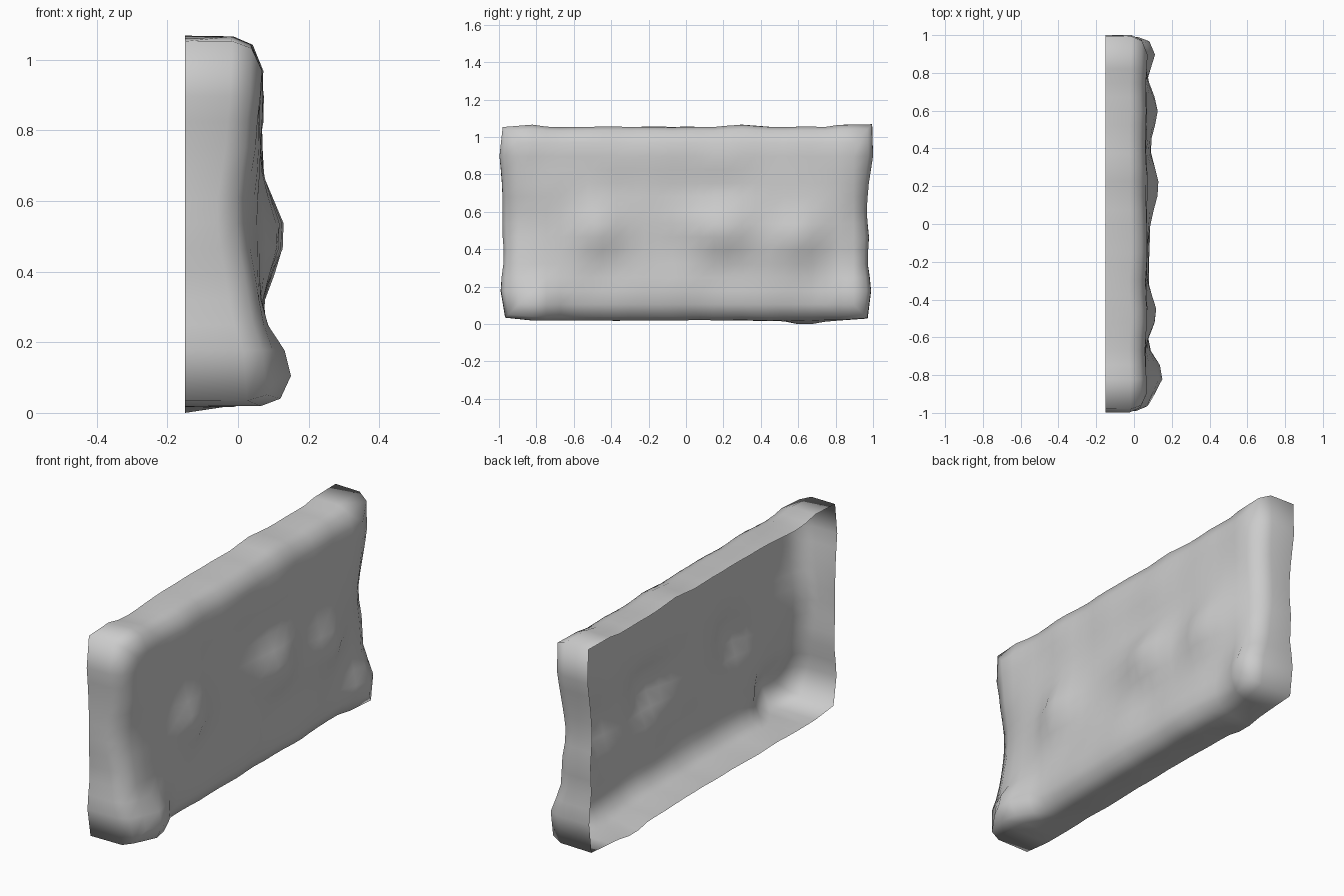
import bpy, bmesh, math
from mathutils import Vector, noise

if "Cube" in bpy.data.objects:
    bpy.data.objects.remove(bpy.data.objects["Cube"])

NY, NZ, R = 24, 12, 0.085
Y0, Z0, Z1 = 0.981, 0.02, 1.054

# chips and swellings on the face: y, z, height, radius in y, radius in z
BUMPS = [(0.15, 0.5, 0.012, 0.6, 0.15), (-0.8, 0.12, 0.09, 0.11, 0.11),
         (-0.47, 0.5, 0.055, 0.12, 0.13), (0.2, 0.52, 0.055, 0.16, 0.14),
         (0.6, 0.47, 0.05, 0.13, 0.13), (0.9, 0.14, 0.045, 0.1, 0.12),
         (-0.95, 0.55, -0.04, 0.12, 0.2), (-0.1, 0.17, 0.02, 0.4, 0.1),
         (0.1, 0.85, 0.008, 0.6, 0.1), (0.96, 0.6, -0.03, 0.12, 0.2),
         (0.0, 0.72, -0.015, 0.3, 0.1)]

# swellings of the outline: y, z, outward amount, radius
RIM = [(-0.9, 1.05, 0.016, 0.1), (0.95, 1.05, 0.02, 0.12), (0.3, 1.05, 0.01, 0.09),
       (-0.98, 0.95, 0.016, 0.15), (-0.98, 0.12, 0.01, 0.12), (0.98, 0.98, 0.02, 0.15),
       (0.98, 0.1, 0.012, 0.1), (0.98, 0.6, -0.014, 0.12), (0.98, 0.35, -0.012, 0.08),
       (-0.98, 0.35, -0.006, 0.1)]


def height(y, z):
    h = 0.063 + 0.014 * noise.noise(Vector((y * 5, z * 5, 2.3)))
    for by, bz, a, ry, rz in BUMPS:
        h += a * math.exp(-((y - by) / ry) ** 2 - ((z - bz) / rz) ** 2)
    return min(h, 0.15)


def edge_wobble(y, z, x):
    w = 0.007 * noise.noise(Vector((y * 6, z * 6, x * 3 + 7.1)))
    for by, bz, a, r in RIM:
        w += a * math.exp(-((y - by) ** 2 + (z - bz) ** 2) / (r * r))
    return w


bm = bmesh.new()
# uneven stone face
grid = []
for i in range(NY + 1):
    row = []
    for j in range(NZ + 1):
        y = (Y0 - R) * (2 * i / NY - 1)
        z = Z0 + R + (Z1 - Z0 - 2 * R) * j / NZ
        row.append(bm.verts.new((height(y, z), y, z)))
    grid.append(row)
for i in range(NY):
    for j in range(NZ):
        bm.faces.new((grid[i][j], grid[i + 1][j], grid[i + 1][j + 1], grid[i][j + 1]))

# border of the face, anticlockwise
border = [(i, 0) for i in range(NY)] + [(NY, j) for j in range(NZ)]
border += [(i, NZ) for i in range(NY, 0, -1)] + [(0, j) for j in range(NZ, 0, -1)]
base = [grid[i][j].co.copy() for i, j in border]
prev = [grid[i][j] for i, j in border]

# softly rounded edge (two loops), then straight sides to the open back
for turn, back in [(0.55, 0), (1, 0), (1, 1)]:
    a = turn * math.pi / 2
    ring = []
    for (i, j), c in zip(border, base):
        d = Vector((0, (i == NY) - (i == 0), (j == NZ) - (j == 0)))
        if d.length > 1.1:
            d *= 0.8
        x = c.x - R * (1 - math.cos(a))
        x += (-0.15 - x) * back
        p = c + d * R
        off = (R + edge_wobble(p.y, p.z, x)) * math.sin(a)
        y, z = c.y + d.y * off, c.z + d.z * off
        # low spot under the back edge
        if j == 0:
            z -= 0.024 * back * math.exp(-((y - 0.63) / 0.1) ** 2)
        # sagging back edge on top
        if j == NZ:
            z -= 0.015 * back * math.exp(-((y + 0.65) / 0.15) ** 2)
        ring.append(bm.verts.new((x, max(-1, min(1, y)), max(0, z))))
    n = len(ring)
    for k in range(n):
        m = (k + 1) % n
        bm.faces.new((prev[k], ring[k], ring[m], prev[m]))
    prev = ring

bmesh.ops.recalc_face_normals(bm, faces=bm.faces)
bm.normal_update()
if grid[NY // 2][NZ // 2].link_faces[0].normal.x < 0:
    bmesh.ops.reverse_faces(bm, faces=bm.faces)
for f in bm.faces:
    f.smooth = True
me = bpy.data.meshes.new("stone_slab")
bm.to_mesh(me)
bm.free()
slab = bpy.data.objects.new("stone_slab", me)
bpy.context.collection.objects.link(slab)
